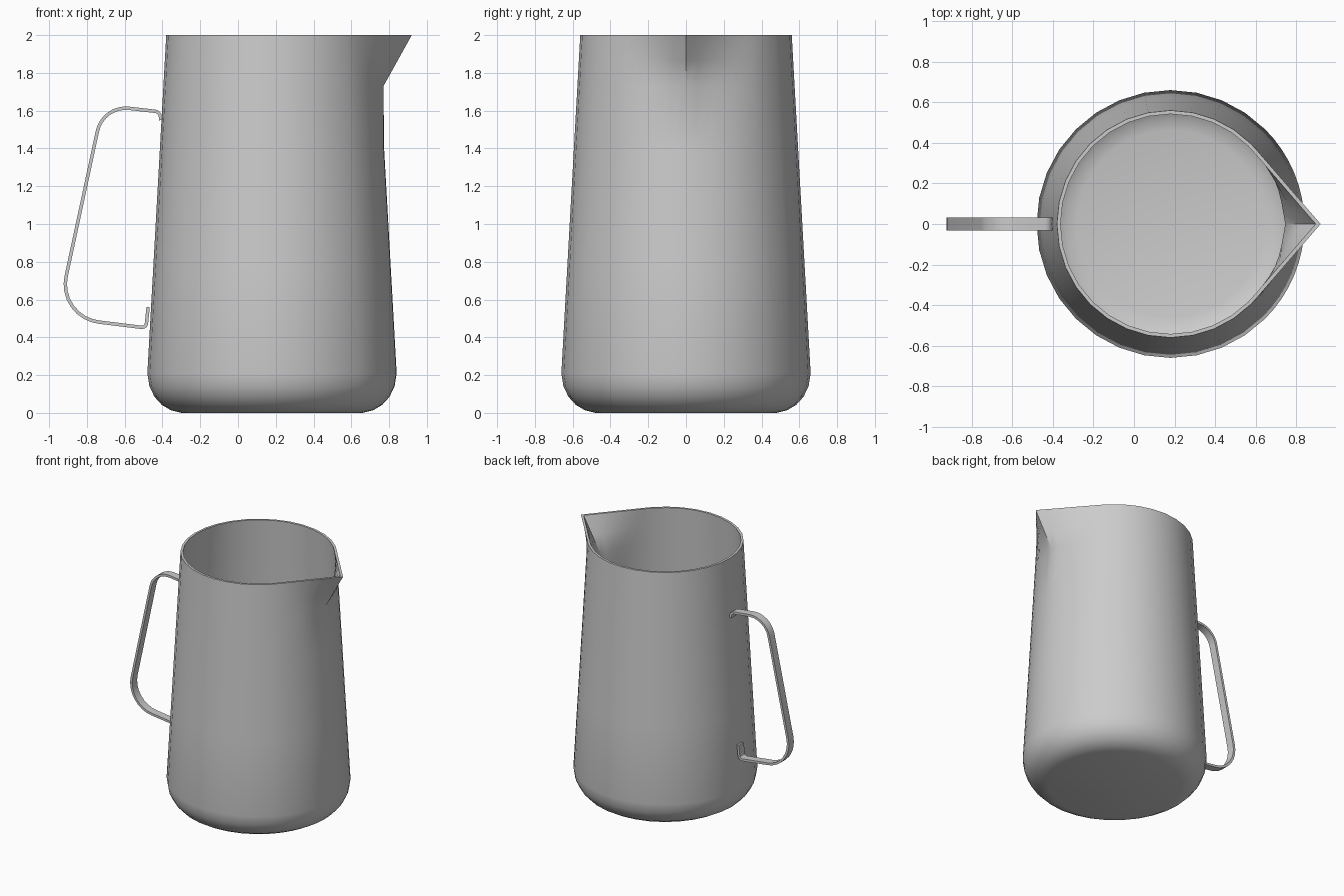
import bpy, bmesh, math
from mathutils import Vector

if "Cube" in bpy.data.objects:
    bpy.data.objects.remove(bpy.data.objects["Cube"])

CX = 0.18      # body axis
WALL = 0.018   # sheet thickness


def finish(name, bm, angle):
    bmesh.ops.recalc_face_normals(bm, faces=bm.faces)
    me = bpy.data.meshes.new(name)
    bm.to_mesh(me)
    bm.free()
    ob = bpy.data.objects.new(name, me)
    bpy.context.collection.objects.link(ob)
    bpy.ops.object.select_all(action='DESELECT')
    ob.select_set(True)
    bpy.context.view_layer.objects.active = ob
    bpy.ops.object.shade_smooth_by_angle(angle=math.radians(angle))
    return ob


# Body: profile rows of (radius, spout tip reach, z); spout sides are tangents from the tip
def side_radius(z):
    return 0.66 - 0.10 * (z - 0.21) / 1.79


outer = [(0.48, 0, 0.0), (0.535, 0, 0.014), (0.583, 0, 0.042),
         (0.622, 0, 0.085), (0.649, 0, 0.14), (0.66, 0, 0.21)]
outer += [(side_radius(z), d, z) for z, d in
          ((0.8, 0), (1.4, 0), (1.73, 0.59), (1.865, 0.665), (2.0, 0.74))]
inner = [(r - WALL, d - 0.024, z if z > 1 else z * 0.9 + 0.02) for r, d, z in reversed(outer)]

step = math.tau / 32
angles = [i * step for i in range(-16, 16)]
angles += [(i + 0.5) * step for i in range(-4, 4)]   # denser across the spout
angles.sort()

bm = bmesh.new()
rings = []
for r, d, z in outer + inner:
    a = math.acos(r / d) if d > r else 0
    ring = []
    for t in angles:
        rr = r / math.cos(a - abs(t)) if abs(t) < a else r
        ring.append(bm.verts.new((CX + rr * math.cos(t), rr * math.sin(t), z)))
    rings.append(ring)
n = len(angles)
for lo, hi in zip(rings, rings[1:]):
    for i in range(n):
        j = (i + 1) % n
        bm.faces.new((lo[i], lo[j], hi[j], hi[i]))
bm.faces.new(rings[0])
bm.faces.new(rings[-1])
finish("jug_body", bm, 35)


# Handle: flat strip along a path with rounded corners (x, z, tangent length)
corners = [(-0.408, 1.55, 0), (-0.415, 1.594, 0.025), (-0.715, 1.628, 0.14),
           (-0.956, 0.508, 0.22), (-0.487, 0.45, 0.025), (-0.476, 0.56, 0)]


def rounded(pts, steps=8):
    path = [Vector(pts[0][:2])]
    for p, c, q in zip(pts, pts[1:], pts[2:]):
        v = Vector(c[:2])
        u1 = (Vector(p[:2]) - v).normalized()
        u2 = (Vector(q[:2]) - v).normalized()
        a, b = v + u1 * c[2], v + u2 * c[2]
        w = math.sin(u1.angle(u2) / 2)
        for k in range(steps + 1):
            t = k / steps
            k0, k1, k2 = (1 - t) ** 2, 2 * w * t * (1 - t), t * t
            path.append((a * k0 + v * k1 + b * k2) / (k0 + k1 + k2))
    path.append(Vector(pts[-1][:2]))
    return path


path = rounded(corners)
bm = bmesh.new()
sections = []
for i, p in enumerate(path):
    t = (path[min(i + 1, len(path) - 1)] - path[max(i - 1, 0)]).normalized()
    nrm = Vector((-t.y, t.x)) * 0.009
    sections.append([bm.verts.new((p.x + s * nrm.x, y, p.y + s * nrm.y))
                     for s, y in ((-1, -0.031), (1, -0.031), (1, 0.031), (-1, 0.031))])
for a, b in zip(sections, sections[1:]):
    for i in range(4):
        j = (i + 1) % 4
        bm.faces.new((a[i], a[j], b[j], b[i]))
bm.faces.new(sections[0])
bm.faces.new(sections[-1])
finish("handle", bm, 35)
